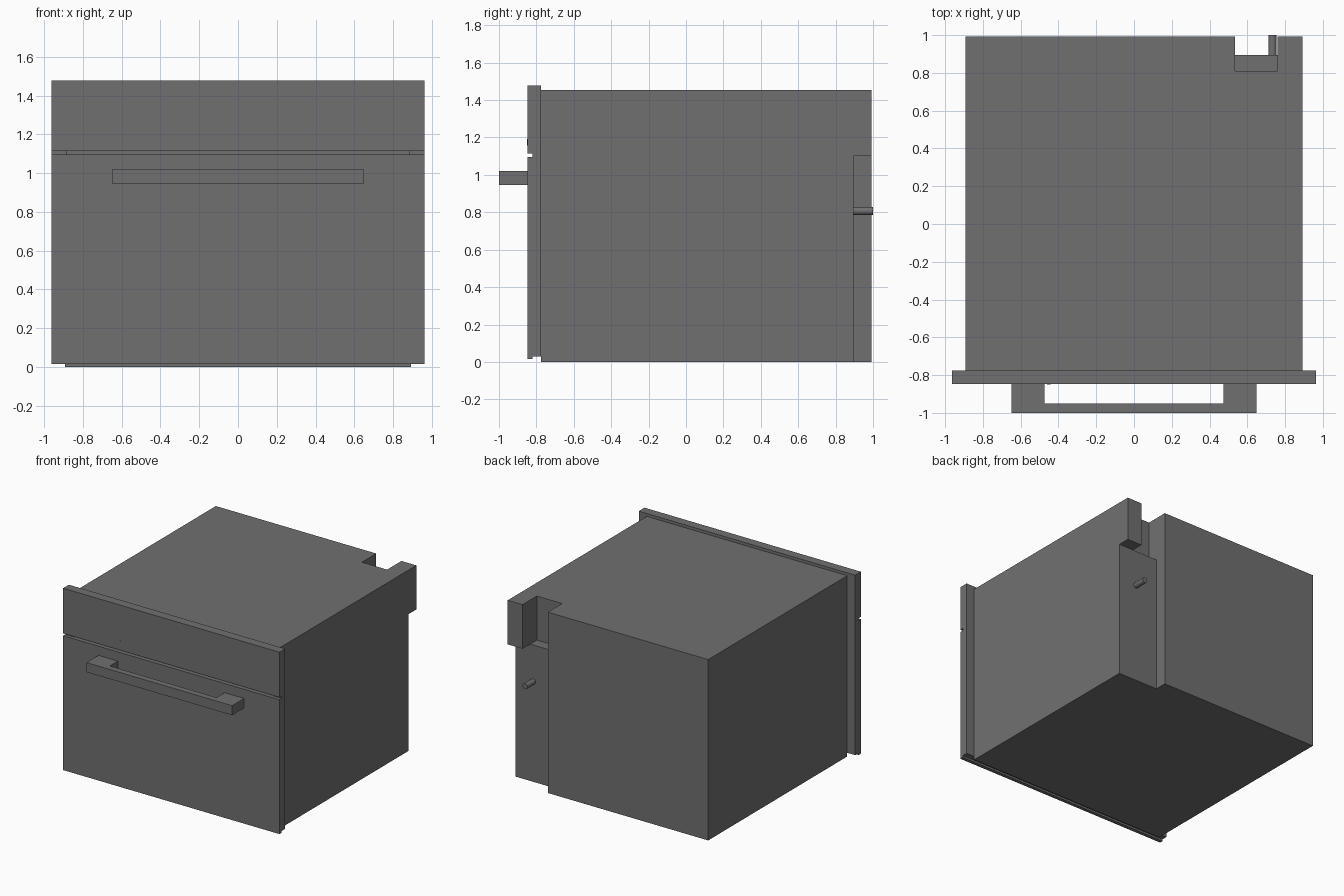
import bpy, bmesh, math
from mathutils import Matrix

if "Cube" in bpy.data.objects:
    bpy.data.objects.remove(bpy.data.objects["Cube"])

# Dark grey finish shared by all parts
dark = bpy.data.materials.new("dark_grey")
dark.diffuse_color = (0.163, 0.163, 0.165, 1)
dark.use_nodes = True
dark.node_tree.nodes["Principled BSDF"].inputs["Base Color"].default_value = dark.diffuse_color


def make_object(name, bm):
    bmesh.ops.recalc_face_normals(bm, faces=bm.faces)
    mesh = bpy.data.meshes.new(name)
    bm.to_mesh(mesh)
    bm.free()
    mesh.materials.append(dark)
    obj = bpy.data.objects.new(name, mesh)
    bpy.context.collection.objects.link(obj)
    return obj


def prism(name, points, vector):
    """Extrude a closed polygon along a vector."""
    bm = bmesh.new()
    face = bm.faces.new([bm.verts.new(p) for p in points])
    new = bmesh.ops.extrude_face_region(bm, geom=[face])["geom"]
    bmesh.ops.translate(bm, vec=vector,
                        verts=[v for v in new if isinstance(v, bmesh.types.BMVert)])
    # keep the starting cap so the prism is closed
    if not face.is_valid:
        bmesh.ops.holes_fill(bm, edges=bm.edges)
    return make_object(name, bm)


def box(name, x0, x1, y0, y1, z0, z1):
    base = [(x0, y0, z0), (x1, y0, z0), (x1, y1, z0), (x0, y1, z0)]
    return prism(name, base, (0, 0, z1 - z0))


def cut(obj, cutter):
    mod = obj.modifiers.new("cut", 'BOOLEAN')
    mod.operation = 'DIFFERENCE'
    mod.solver = 'EXACT'
    mod.object = cutter
    bpy.context.view_layer.objects.active = obj
    bpy.ops.object.modifier_apply(modifier=mod.name)
    bpy.data.objects.remove(cutter)


# Oven body: rear pocket first, then an open channel through it, then the corner
body = box("oven_body", -0.892, 0.892, -0.775, 0.992, 0, 1.455)
cut(body, box("pocket_cutter", 0.535, 0.76, 0.81, 1.2, 1.10, 1.7))
cut(body, box("channel_cutter", 0.535, 0.76, 0.895, 1.2, -0.2, 1.3))
cut(body, box("corner_cutter", 0.70, 1.1, 0.895, 1.2, -0.2, 1.10))

# Control fascia across the top of the front
W = 0.963
box("control_fascia", -W, W, -0.848, -0.775, 1.115, 1.478)

# Door with a stepped lower edge and a recessed gap under the fascia
door_profile = [(-0.848, 0.015), (-0.82, 0.015), (-0.82, 0.03), (-0.775, 0.03),
                (-0.775, 1.115), (-0.82, 1.115), (-0.82, 1.096), (-0.848, 1.096)]
door = prism("door", [(-W, y, z) for y, z in door_profile], (2 * W, 0, 0))
cut(door, box("vent_slot_cutter", -0.885, 0.885, -0.9, -0.79, 1.096, 1.2))

# U-shaped door handle
handle_profile = [(-0.648, -1.0), (0.648, -1.0), (0.648, -0.848), (0.475, -0.848),
                  (0.475, -0.95), (-0.475, -0.95), (-0.475, -0.848), (-0.648, -0.848)]
prism("door_handle", [(x, y, 0.945) for x, y in handle_profile], (0, 0, 0.077))

# Small touch mark on the fascia
box("touch_mark", -0.461, -0.443, -0.850, -0.848, 1.158, 1.192)

# Rear connector pin
bm = bmesh.new()
bmesh.ops.create_cone(bm, cap_ends=True, segments=24, radius1=0.022, radius2=0.022, depth=0.105,
                      matrix=Matrix.Translation((0.733, 0.9475, 0.807))
                      @ Matrix.Rotation(math.pi / 2, 4, 'X'))
pin = make_object("rear_connector", bm)
bpy.ops.object.select_all(action='DESELECT')
pin.select_set(True)
bpy.context.view_layer.objects.active = pin
bpy.ops.object.shade_smooth_by_angle(angle=math.radians(30))
